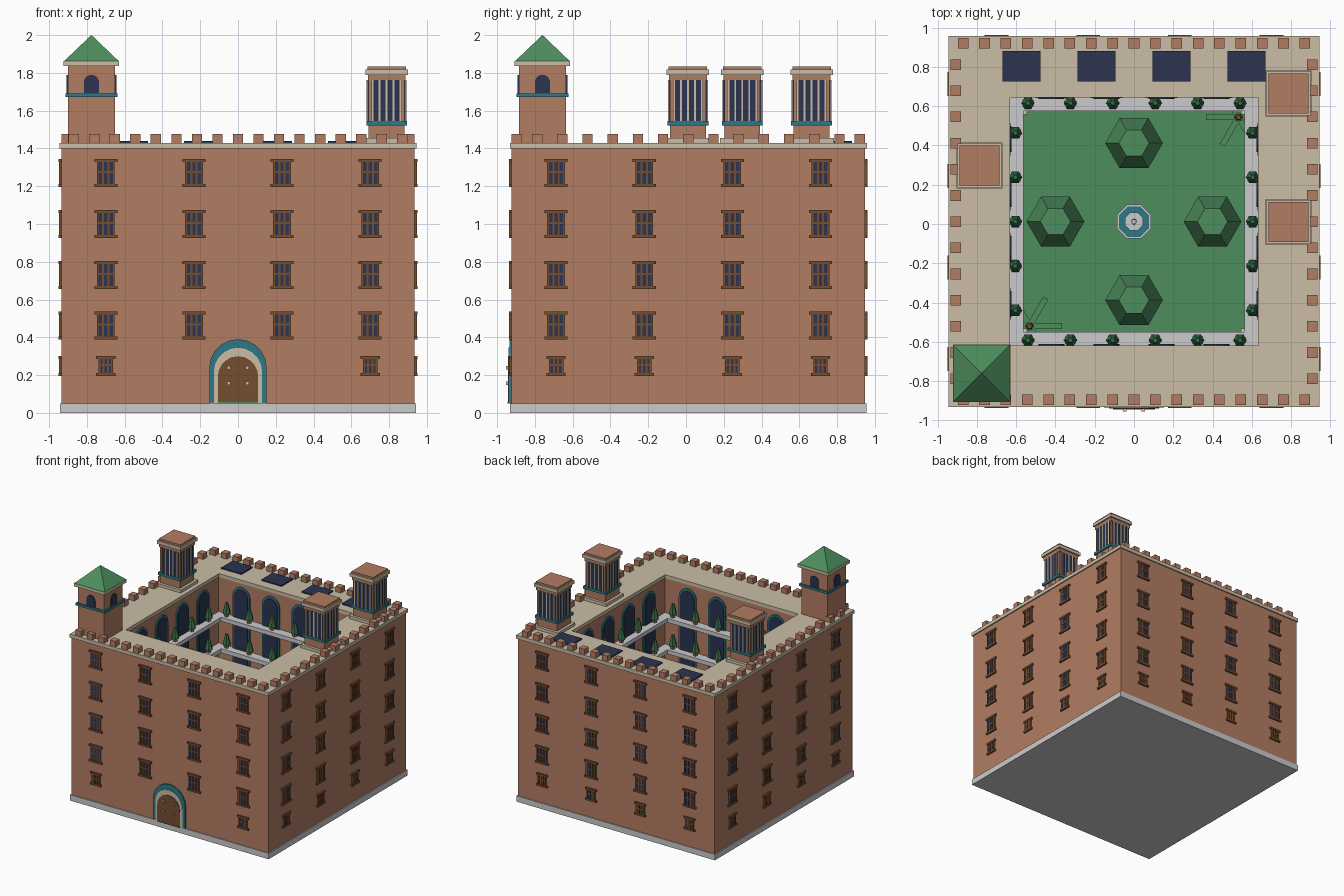
import bpy, bmesh, math
from mathutils import Matrix, Vector

if "Cube" in bpy.data.objects:
    bpy.data.objects.remove(bpy.data.objects["Cube"])

CY = 0.012          # building centre in y
W = 0.935           # outer wall half width
parts = {}

COLORS = {
    "brick": (0.45, 0.205, 0.125), "sandstone": (0.59, 0.51, 0.38),
    "pale_stone": (0.60, 0.60, 0.60), "grass_green": (0.075, 0.27, 0.11),
    "plant_green": (0.035, 0.16, 0.06), "navy_glass": (0.024, 0.034, 0.082),
    "teal": (0.026, 0.19, 0.24), "wood": (0.18, 0.075, 0.03),
}
MATS = {}
for n, c in COLORS.items():
    MATS[n] = bpy.data.materials.new(n)
    MATS[n].diffuse_color = (*c, 1)


def part(name, mat):
    """Return the mesh under construction for a named part."""
    if name not in parts:
        parts[name] = (bmesh.new(), mat)
    return parts[name][0]


def at(x, y, z=0.0, angle=0.0):
    return Matrix.Translation((x, y, z)) @ Matrix.Rotation(angle, 4, 'Z')


def box(bm, M, x0, x1, y0, y1, z0, z1):
    c = Matrix.Translation(((x0 + x1) / 2, (y0 + y1) / 2, (z0 + z1) / 2))
    bmesh.ops.create_cube(bm, size=1, matrix=M @ c @ Matrix.Diagonal((x1 - x0, y1 - y0, z1 - z0, 1)))


def slab(bm, M, h, z0, z1):
    box(bm, M, -h, h, -h, h, z0, z1)


def loft(bm, rings):
    """Closed solid through rings of points."""
    vs = [[bm.verts.new(p) for p in r] for r in rings]
    n = len(vs[0])
    for a, b in zip(vs, vs[1:]):
        for i in range(n):
            bm.faces.new((a[i], a[(i + 1) % n], b[(i + 1) % n], b[i]))
    bm.faces.new(vs[0][::-1])
    bm.faces.new(vs[-1])


def turned(bm, M, n, profile, start=0.0):
    """n-sided solid from (radius, z) pairs."""
    loft(bm, [[M @ Vector((r * math.cos(start + math.tau * i / n), r * math.sin(start + math.tau * i / n), z))
               for i in range(n)] for r, z in profile])


def arch(bm, M, hw, z0, top, y0, y1, n=10):
    """Solid round-topped panel."""
    spring = top - hw
    pts = [(-hw, z0), (hw, z0)] + [(hw * math.cos(math.pi * i / n), spring + hw * math.sin(math.pi * i / n))
                                   for i in range(n + 1)]
    loft(bm, [[M @ Vector((x, y, z)) for x, z in pts] for y in (y1, y0)])


def frame(bm, M, out, inn, z0, z1):
    """Square ring."""
    vs = []
    for h in (out, inn):
        for z in (z0, z1):
            vs.append([bm.verts.new(M @ Vector((sx * h, sy * h, z)))
                       for sx, sy in ((-1, -1), (1, -1), (1, 1), (-1, 1))])
    ob, ot, ib, it = vs
    for i in range(4):
        j = (i + 1) % 4
        for q in ((ob[i], ob[j], ot[j], ot[i]), (ib[j], ib[i], it[i], it[j]),
                  (ot[i], ot[j], it[j], it[i]), (ob[j], ob[i], ib[i], ib[j])):
            bm.faces.new(q)


C = at(0, CY)
SIDES = [at(0, CY, 0, k * math.pi / 2) for k in range(4)]   # front, right, back, left

# Main shell, plinth, lawn and roof walk
slab(part("plinth", "pale_stone"), C, 0.943, 0, 0.05)
slab(part("lawn", "grass_green"), C, 0.638, 0.045, 0.06)
frame(part("walls", "brick"), C, W, 0.64, 0.05, 1.405)
frame(part("roof_walk", "sandstone"), C, 0.945, 0.632, 1.40, 1.43)


# Barred outer windows
def window(M, x, z, hw, hh):
    box(part("window_glass", "navy_glass"), M, x - hw, x + hw, -W - 0.009, -W + 0.01, z - hh, z + hh)
    bm = part("window_bars", "wood")
    for s in (-1, 1):
        zc = z + s * (hh - 0.004)
        box(bm, M, x - hw - 0.014, x + hw + 0.014, -W - 0.015, -W + 0.01, zc - 0.008, zc + 0.008)
    for i in range(4):
        bx = x + hw * (-0.9 + 0.6 * i)
        box(bm, M, bx - 0.005, bx + 0.005, -W - 0.013, -W, z - hh, z + hh)
    box(bm, M, x - hw, x + hw, -W - 0.013, -W, z - 0.001, z + 0.011)


for k, M in enumerate(SIDES):
    for x in (-0.7, -0.233, 0.233, 0.7):
        for z in (0.463, 0.73, 1.0, 1.27):
            window(M, x, z, 0.047, 0.07)
        if k or abs(x) > 0.5:
            window(M, x, 0.248, 0.037, 0.05)

# Merlons
bm = part("merlons", "brick")
for k, M in enumerate(SIDES):
    n, span = (17, 0.87) if k % 2 == 0 else (13, 0.80)
    for i in range(n):
        x = -span + 2 * span * i / (n - 1)
        box(bm, M, x - 0.027, x + 0.027, -0.935, -0.881, 1.43, 1.476)

# Entrance
F = SIDES[0]
arch(part("door_surround", "teal"), F, 0.152, 0.05, 0.39, -W - 0.012, -W + 0.01)
arch(part("door_arch", "sandstone"), F, 0.128, 0.05, 0.345, -W - 0.016, -W)
arch(part("door", "wood"), F, 0.107, 0.05, 0.30, -W - 0.02, -W)
box(part("door_mat", "grass_green"), F, -0.107, 0.107, -W - 0.022, -W, 0.05, 0.057)
for x in (-0.048, 0.048):
    for z in (0.157, 0.24):
        box(part("door_studs", "sandstone"), F, x - 0.009, x + 0.009, -W - 0.031, -W - 0.015, z - 0.009, z + 0.009)

# Courtyard arches, one row per floor
LEVELS = (0.29, 0.56, 0.83, 1.10)
for M in SIDES:
    for z in (0.05,) + LEVELS:
        top = z + (0.23 if z < 0.1 else 0.265)
        for x in (-0.42, -0.14, 0.14, 0.42):
            T = M @ Matrix.Translation((x, 0, 0))
            arch(part("courtyard_arch_trim", "teal"), T, 0.082, z, top, 0.63, 0.65)
            arch(part("courtyard_arch_glass", "navy_glass"), T, 0.066, z, top - 0.018, 0.624, 0.65)

# Balconies with potted shrubs
spots = [(x * 0.216, s * 0.604) for s in (-1, 1) for x in (-2.5, -1.5, -0.5, 0.5, 1.5, 2.5)]
spots += [(s * 0.604, y * 0.226) for s in (-1, 1) for y in (-2, -1, 0, 1, 2)]
for z in LEVELS:
    frame(part("balconies", "pale_stone"), C, 0.64, 0.563, z - 0.035, z)
    for x, y in spots:
        T = C @ Matrix.Translation((x, y, z))
        turned(part("shrub_pots", "brick"), T, 6, [(0.018, 0), (0.024, 0.028)])
        turned(part("shrubs", "plant_green"), T, 6, [(0.034, 0.028), (0.012, 0.115)])
for x in (-0.557, 0.557):
    for y in (-0.557, 0.557):
        box(part("balcony_posts", "pale_stone"), C, x - 0.012, x + 0.012, y - 0.012, y + 0.012, 0.05, 0.28)

# Courtyard trees
for x, y in ((0.4, 0), (-0.4, 0), (0, 0.4), (0, -0.4)):
    T = C @ Matrix.Translation((x, y, 0))
    turned(part("tree_trunks", "wood"), T, 6, [(0.03, 0.05), (0.025, 0.2)])
    turned(part("tree_crowns", "grass_green"), T, 6, [(0.147, 0.18), (0.077, 0.42)])

# Corner palms
for s in (-1, 1):
    T = C @ Matrix.Translation((s * 0.532, s * 0.532, 0))
    turned(part("palm_trunks", "wood"), T, 6, [(0.02, 0.05), (0.014, 0.24)])
    for k in range(6):
        R = T @ Matrix.Rotation(k * math.pi / 3, 4, 'Z')
        box(part("palm_fronds", "grass_green"), R, 0.02, 0.165, -0.015, 0.015, 0.225, 0.24)

# Fountain
E = math.pi / 8
turned(part("fountain_basin", "pale_stone"), C, 8, [(0.094, 0.05), (0.094, 0.11)], E)
turned(part("fountain_water", "teal"), C, 8, [(0.084, 0.105), (0.084, 0.115)], E)
turned(part("fountain_bowl", "pale_stone"), C, 8,
       [(0.02, 0.11), (0.02, 0.17), (0.05, 0.2), (0.05, 0.21), (0.015, 0.21), (0.012, 0.26)], E)

# Roof panels
for x in (-0.573, -0.191, 0.191, 0.573):
    box(part("roof_panels", "navy_glass"), C, x - 0.096, x + 0.096, 0.715, 0.868, 1.425, 1.44)

# Bell tower with pyramid roof
B = at(-0.776, -0.76)
slab(part("bell_tower", "brick"), B, 0.125, 1.43, 1.84)
slab(part("bell_tower_band", "teal"), B, 0.138, 1.672, 1.692)
slab(part("bell_tower_eave", "sandstone"), B, 0.147, 1.836, 1.862)
r2 = math.sqrt(2)
turned(part("bell_tower_roof", "grass_green"), B, 4, [(0.147 * r2, 1.86), (0.001, 2.0)], math.pi / 4)
for k in range(4):
    R = B @ Matrix.Rotation(k * math.pi / 2, 4, 'Z')
    arch(part("bell_tower_openings", "navy_glass"), R, 0.04, 1.692, 1.79, -0.132, -0.12)

# Glazed lantern towers
for x, y in ((0.787, 0.665), (0.787, 0.01), (-0.787, 0.298)):
    T = at(x, y)
    slab(part("lantern_foot", "sandstone"), T, 0.118, 1.43, 1.455)
    body = part("lantern_body", "brick")
    slab(body, T, 0.095, 1.43, 1.79)
    slab(body, T, 0.1, 1.76, 1.79)
    slab(body, T, 0.102, 1.815, 1.833)
    slab(part("lantern_band", "teal"), T, 0.108, 1.522, 1.545)
    slab(part("lantern_cap", "sandstone"), T, 0.113, 1.79, 1.818)
    for k in range(4):
        R = T @ Matrix.Rotation(k * math.pi / 2, 4, 'Z')
        box(part("lantern_glass", "navy_glass"), R, -0.08, 0.08, -0.101, -0.09, 1.545, 1.762)
        for i in range(-2, 3):
            bx = i * 0.037
            box(part("lantern_bars", "sandstone"), R, bx - 0.005, bx + 0.005, -0.106, -0.095, 1.545, 1.762)

# Turn every finished mesh into an object
for name, (bm, mat) in parts.items():
    bmesh.ops.recalc_face_normals(bm, faces=bm.faces)
    me = bpy.data.meshes.new(name)
    bm.to_mesh(me)
    bm.free()
    me.materials.append(MATS[mat])
    bpy.context.collection.objects.link(bpy.data.objects.new(name, me))

for m in bpy.data.materials:
    if m.users and not m.is_grease_pencil:
        m.use_nodes = True
        m.node_tree.nodes["Principled BSDF"].inputs["Base Color"].default_value = m.diffuse_color
